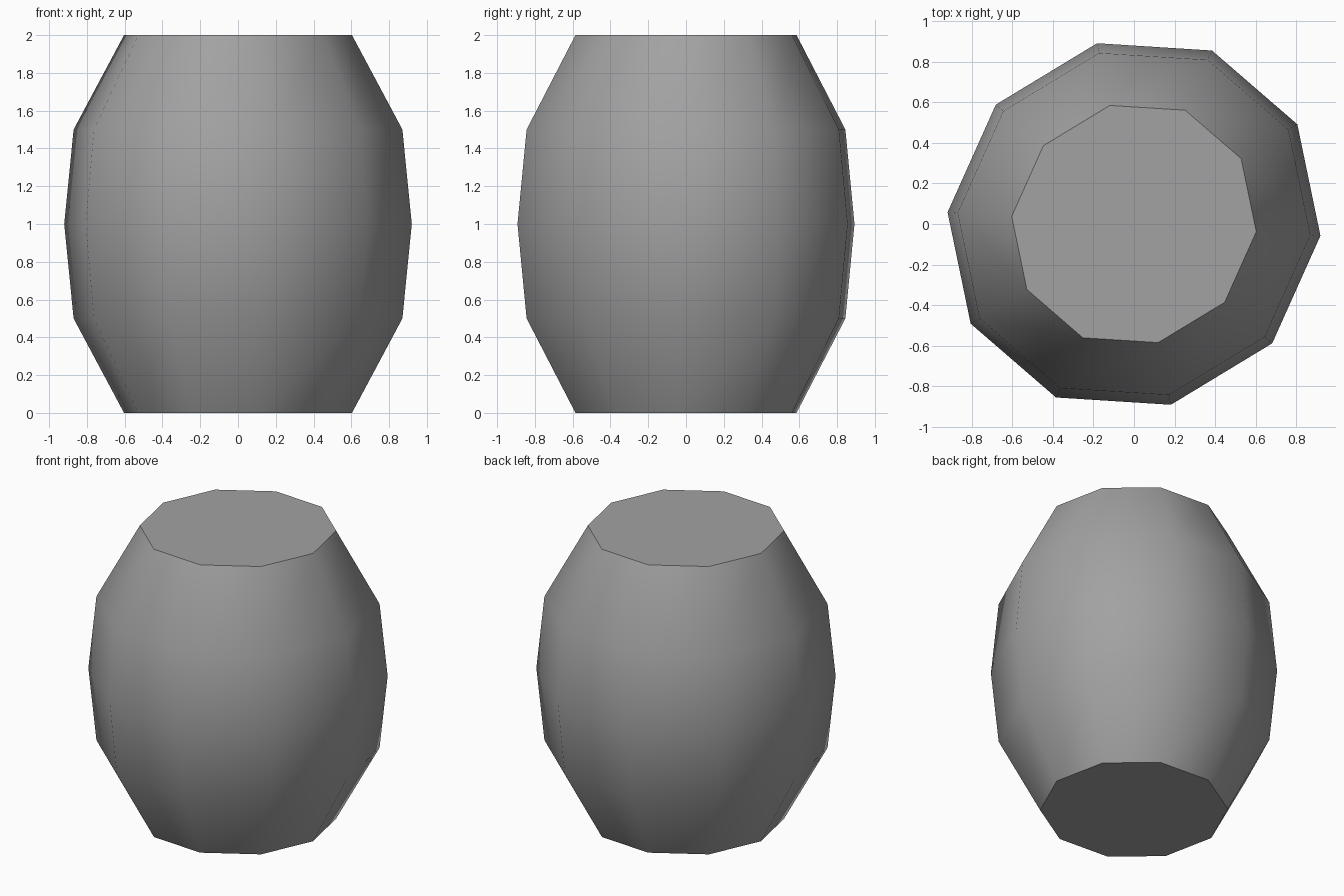
import bpy, bmesh, math

if "Cube" in bpy.data.objects:
    bpy.data.objects.remove(bpy.data.objects["Cube"])

# One neutral grey
grey = bpy.data.materials.new("grey")
grey.diffuse_color = (0.36, 0.36, 0.36, 1.0)
grey.use_nodes = True
grey.node_tree.nodes["Principled BSDF"].inputs["Base Color"].default_value = grey.diffuse_color

# Slightly skewed ten-sided outline: half of it, repeated by a half turn
half = [(0.92, -0.058), (0.806, 0.492), (0.385, 0.856), (-0.182, 0.892), (-0.682, 0.589)]
outline = half + [(-x, -y) for x, y in half]

# Barrel profile: height and outline scale
profile = [(0.0, 0.656), (0.5, 0.946), (1.0, 1.0), (1.5, 0.946), (2.0, 0.656)]

bm = bmesh.new()
rings = [[bm.verts.new((x * s, y * s, z)) for x, y in outline] for z, s in profile]

# Staves between neighbouring rings
n = len(outline)
for low, high in zip(rings, rings[1:]):
    for i in range(n):
        j = (i + 1) % n
        bm.faces.new((low[i], low[j], high[j], high[i]))

# Flat ends
bm.faces.new(rings[-1])
bm.faces.new(rings[0][::-1])

mesh = bpy.data.meshes.new("barrel")
bm.to_mesh(mesh)
bm.free()
mesh.materials.append(grey)
barrel = bpy.data.objects.new("barrel", mesh)
bpy.context.collection.objects.link(barrel)

# Smooth sides, sharp rims
bpy.context.view_layer.objects.active = barrel
barrel.select_set(True)
bpy.ops.object.shade_smooth_by_angle(angle=math.radians(45))
